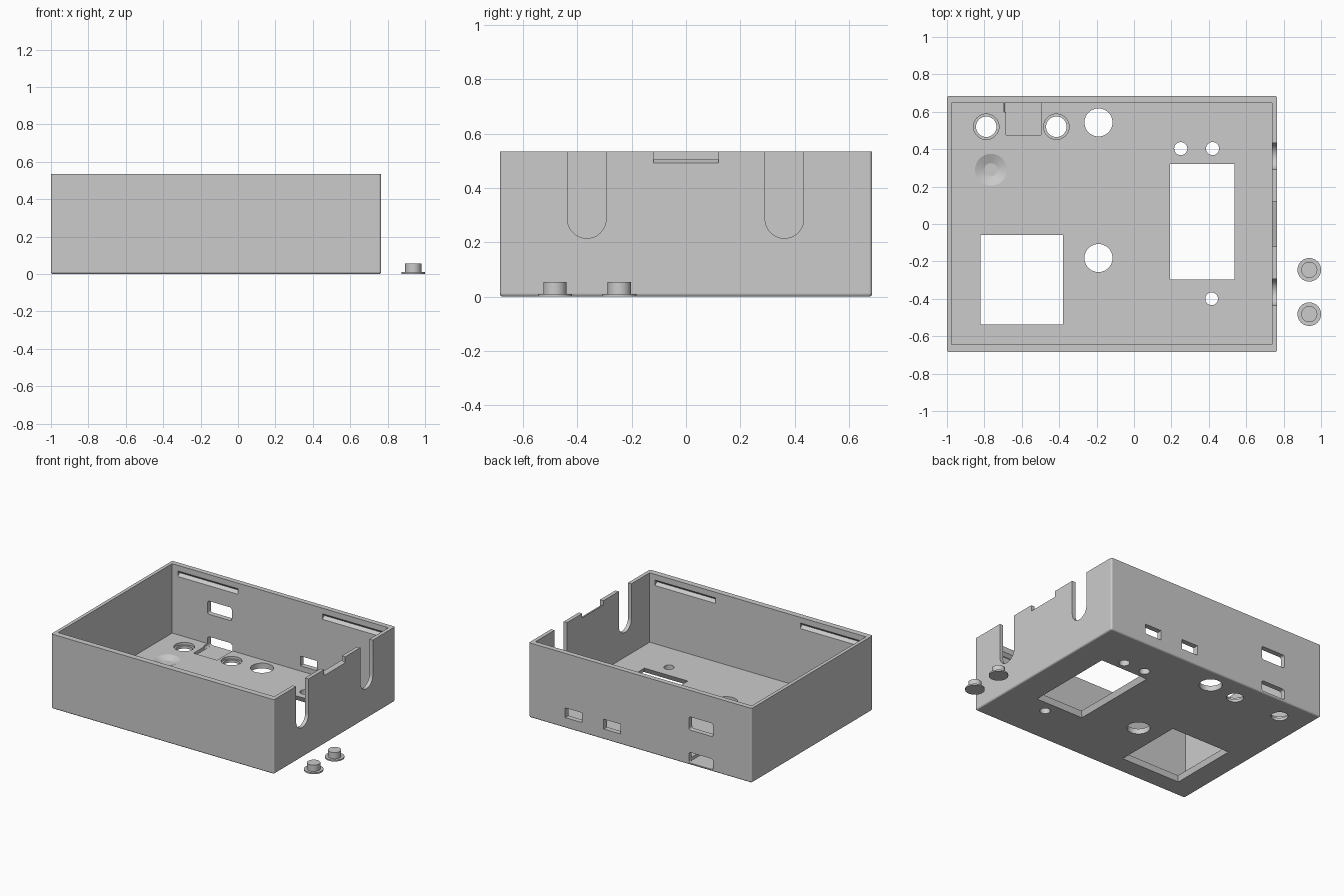
import bpy, bmesh, math
from mathutils import Matrix

if "Cube" in bpy.data.objects:
    bpy.data.objects.remove(bpy.data.objects["Cube"])

grey = bpy.data.materials.new("light_grey_plastic")
grey.diffuse_color = (0.6, 0.6, 0.6, 1)
grey.use_nodes = True
grey.node_tree.nodes["Principled BSDF"].inputs["Base Color"].default_value = grey.diffuse_color


def make(name, bm):
    bmesh.ops.recalc_face_normals(bm, faces=bm.faces)
    me = bpy.data.meshes.new(name)
    bm.to_mesh(me)
    bm.free()
    me.materials.append(grey)
    ob = bpy.data.objects.new(name, me)
    bpy.context.collection.objects.link(ob)
    return ob


def box(name, x0, x1, y0, y1, z0, z1, flare=0, round_y=0):
    """Box; flare widens its lower end, round_y rounds the edges running along y."""
    bm = bmesh.new()
    bmesh.ops.create_cube(bm, size=1)
    for v in bm.verts:
        f = flare if v.co.z < 0 else 0
        v.co.x = x0 - f if v.co.x < 0 else x1 + f
        v.co.y = y0 - f if v.co.y < 0 else y1 + f
        v.co.z = z0 if v.co.z < 0 else z1
    if round_y:
        edges = [e for e in bm.edges
                 if abs(e.verts[0].co.y - e.verts[1].co.y) > 1e-4]
        bmesh.ops.bevel(bm, geom=edges, offset=round_y, segments=4,
                        profile=0.5, affect='EDGES')
    return make(name, bm)


def disc(name, x, y, z0, z1, r0, r1=None):
    bm = bmesh.new()
    bmesh.ops.create_cone(bm, cap_ends=True, segments=48, radius1=r0,
                          radius2=r0 if r1 is None else r1, depth=z1 - z0,
                          matrix=Matrix.Translation((x, y, (z0 + z1) / 2)))
    return make(name, bm)


def extrude(name, pts, vec):
    """Closed profile pushed along a vector."""
    bm = bmesh.new()
    face = bm.faces.new([bm.verts.new(p) for p in pts])
    res = bmesh.ops.extrude_face_region(bm, geom=[face])
    bmesh.ops.translate(bm, vec=vec,
                        verts=[g for g in res["geom"] if isinstance(g, bmesh.types.BMVert)])
    return make(name, bm)


def boolean(target, tool, op='DIFFERENCE'):
    mod = target.modifiers.new("cut", 'BOOLEAN')
    mod.operation, mod.solver, mod.object = op, 'EXACT', tool
    bpy.context.view_layer.objects.active = target
    bpy.ops.object.modifier_apply(modifier=mod.name)
    bpy.data.objects.remove(tool)


def smooth(ob):
    bpy.ops.object.select_all(action='DESELECT')
    ob.select_set(True)
    bpy.context.view_layer.objects.active = ob
    bpy.ops.object.shade_smooth_by_angle(angle=math.radians(10))


# Case block with softened bottom and vertical edges
FLOOR, TOP = 0.038, 0.535
case = box("case", -1, 0.765, -0.685, 0.685, 0, TOP)
bm = bmesh.new()
bm.from_mesh(case.data)
soft = [e for e in bm.edges if min(v.co.z for v in e.verts) < 0.01]
bmesh.ops.bevel(bm, geom=soft, offset=0.012, segments=4, profile=0.5, affect='EDGES')
bm.to_mesh(case.data)
bm.free()

# Hollow inside
boolean(case, box("cavity", -0.975, 0.738, -0.643, 0.648, FLOOR, 1))

# Display window: bevelled underneath, shallow step on top
boolean(case, box("window", 0.22, 0.51, -0.27, 0.293, -0.002, 0.1, flare=0.045))
boolean(case, box("window_step", 0.205, 0.525, -0.284, 0.305, 0.027, 0.1))
# Square keypad opening, bevelled underneath
boolean(case, box("square_opening", -0.8, -0.4, -0.515, -0.08, -0.002, 0.1, flare=0.035))

# Round holes in the floor
for x, y, r in ((-0.79, 0.52, 0.055), (-0.415, 0.52, 0.055), (-0.19, 0.543, 0.075),
                (-0.19, -0.182, 0.075), (0.25, 0.403, 0.035), (0.42, 0.403, 0.035),
                (0.415, -0.4, 0.034)):
    boolean(case, disc("hole", x, y, -0.1, 0.1, r))
# Seats around the two button holes
for x in (-0.79, -0.415):
    boolean(case, disc("button_seat", x, 0.52, 0.02, 0.1, 0.068))
# Conical dimple
boolean(case, disc("dimple", -0.765, 0.29, 0.018, 0.048, 0.035, 0.11))

# Openings in the back wall and the floor pocket in front of the lower one
boolean(case, box("floor_pocket", -0.685, -0.498, 0.475, 0.66, 0.015, 0.08))
for z0, z1 in ((0.015, 0.09), (0.25, 0.345)):
    boolean(case, box("socket", -0.695, -0.503, 0.6, 0.8, z0, z1, round_y=0.015))
for x in (0.345, 0.04):
    boolean(case, box("small_port", x, x + 0.132, 0.6, 0.8, 0.075, 0.145))

# Round-bottomed cable slots in the right wall
R, ZC = 0.071, 0.286
for yc in (-0.365, 0.362):
    arc = [(0.72, yc + R * math.cos(a), ZC + R * math.sin(a))
           for a in (math.pi + math.pi * i / 24 for i in range(25))]
    pts = [(0.72, yc - R, 0.7)] + arc + [(0.72, yc + R, 0.7)]
    boolean(case, extrude("cable_slot", pts, (0.1, 0, 0)))
# Centre notch with a sloping bottom
boolean(case, extrude("notch", [(0.72, -0.12, 0.513), (0.80, -0.12, 0.475),
                                (0.80, -0.12, 0.7), (0.72, -0.12, 0.7)], (0, 0.24, 0)))

# Snap grooves near the top of the long walls
for x0, x1 in ((-0.93, -0.455), (0.215, 0.695)):
    for s, y in ((1, 0.648), (-1, -0.643)):
        pts = [(x0, y - s * 0.01, 0.505), (x0, y + s * 0.02, 0.475),
               (x0, y - s * 0.01, 0.445)]
        boolean(case, extrude("groove", pts, (x1 - x0, 0, 0)))
smooth(case)

# Two loose flanged buttons
for i, y in enumerate((-0.245, -0.482)):
    button = disc(f"button_{i + 1}", 0.937, y, 0, 0.01, 0.063)
    boolean(button, disc("stem", 0.937, y, 0.004, 0.055, 0.043), 'UNION')
    smooth(button)
